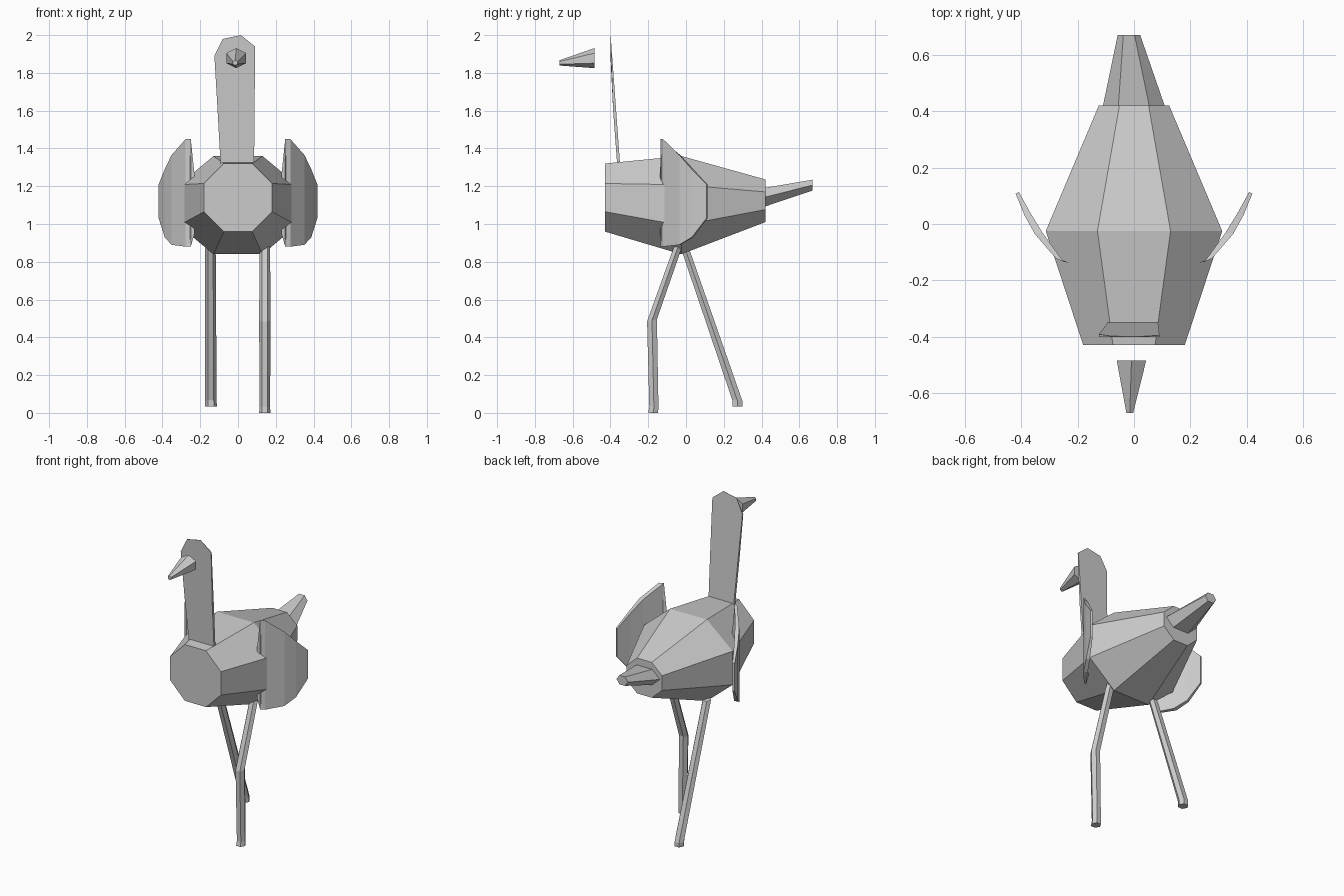
import bpy, bmesh
from math import pi, cos, sin
from mathutils import Vector

cube = bpy.data.objects.get("Cube")
if cube:
    bpy.data.objects.remove(cube, do_unlink=True)

grey = bpy.data.materials.new("plain_grey")
grey.use_nodes = True
colour = (0.6, 0.6, 0.6, 1)
grey.diffuse_color = colour
grey.node_tree.nodes["Principled BSDF"].inputs["Base Color"].default_value = colour


def loft(name, rings):
    """Skin a list of equally long point rings and cap both ends."""
    bm = bmesh.new()
    rows = [[bm.verts.new(p) for p in ring] for ring in rings]
    n = len(rows[0])
    for a, b in zip(rows, rows[1:]):
        for i in range(n):
            j = (i + 1) % n
            bm.faces.new((a[i], a[j], b[j], b[i]))
    bm.faces.new(rows[0])
    bm.faces.new(rows[-1])
    bmesh.ops.remove_doubles(bm, verts=bm.verts, dist=0.0005)
    bmesh.ops.recalc_face_normals(bm, faces=bm.faces)
    mesh = bpy.data.meshes.new(name)
    bm.to_mesh(mesh)
    bm.free()
    mesh.materials.append(grey)
    obj = bpy.data.objects.new(name, mesh)
    bpy.context.collection.objects.link(obj)
    return obj


def ring_y(x, y, z, rx, rz, sides, turn):
    """Regular ring facing along y."""
    steps = [turn + 2 * pi * i / sides for i in range(sides)]
    return [(x + rx * cos(a), y, z + rz * sin(a)) for a in steps]


def ring_z(x, y, z, r, slope=0):
    """Hexagon facing along z, sheared along y."""
    steps = [pi * i / 3 for i in range(6)]
    return [(x + r * cos(a), y + r * sin(a), z + slope * r * sin(a)) for a in steps]


# Body: three octagonal sections
k = 1 / cos(pi / 8)
loft("body", [ring_y(0, y, z, rx * k, rz * k, 8, pi / 8) for y, z, rx, rz in
              [(-0.43, 1.14, 0.18, 0.18), (-0.025, 1.1, 0.313, 0.26),
               (0.42, 1.123, 0.125, 0.113)]])

# Tail: flattened tapering hexagon
loft("tail", [ring_y(0, 0.41, 1.14, 0.112, 0.058, 6, 0),
              ring_y(-0.018, 0.67, 1.206, 0.04, 0.033, 6, 0)])

# Neck and head: one thin leaning plate
outline = [(-0.092, 1.31), (-0.108, 1.6), (-0.125, 1.89), (-0.08, 1.98), (0.015, 2.0),
           (0.09, 1.94), (0.088, 1.6), (0.085, 1.31)]
front = [(x, -0.4 + max(0, 1.79 - z) * 0.075, z) for x, z in outline]
back = [(x, -0.399 + (2 - z) * 0.073, z) for x, z in outline]
loft("neck", [front, back])

# Beak: floating hexagonal cone with a blunt tip
loft("beak", [ring_y(-0.009, -0.485, 1.878, 0.06, 0.053, 6, pi / 6),
              ring_y(-0.015, -0.67, 1.853, 0.014, 0.014, 6, pi / 6)])

# Wings: curved lens-shaped plates (outer point, inner point, top, bottom)
columns = [((0.232, -0.137), (0.230, -0.137), 1.26, 0.95),
           ((0.277, -0.122), (0.250, -0.134), 1.45, 0.88),
           ((0.352, -0.035), (0.325, -0.03), 1.365, 0.89),
           ((0.388, 0.03), (0.368, 0.04), 1.29, 0.93),
           ((0.420, 0.108), (0.408, 0.113), 1.21, 1.03)]
for name, s in (("left_wing", 1), ("right_wing", -1)):
    loft(name, [[(s * o[0], o[1], top), (s * o[0], o[1], low),
                 (s * i[0], i[1], low), (s * i[0], i[1], top)]
                for o, i, top, low in columns])

# Legs: hexagonal tubes ending in slightly flared feet
loft("left_leg", [ring_z(0.142, -0.035, 0.9, 0.028, 0.3), ring_z(0.142, -0.18, 0.49, 0.03, 0.2),
                  ring_z(0.142, -0.17, 0.03, 0.028), ring_z(0.142, -0.174, 0, 0.03)])
loft("right_leg", [ring_z(-0.146, -0.005, 0.87, 0.028, -0.35),
                   ring_z(-0.144, 0.272, 0.065, 0.031, -0.1),
                   ring_z(-0.143, 0.272, 0.035, 0.031)])
